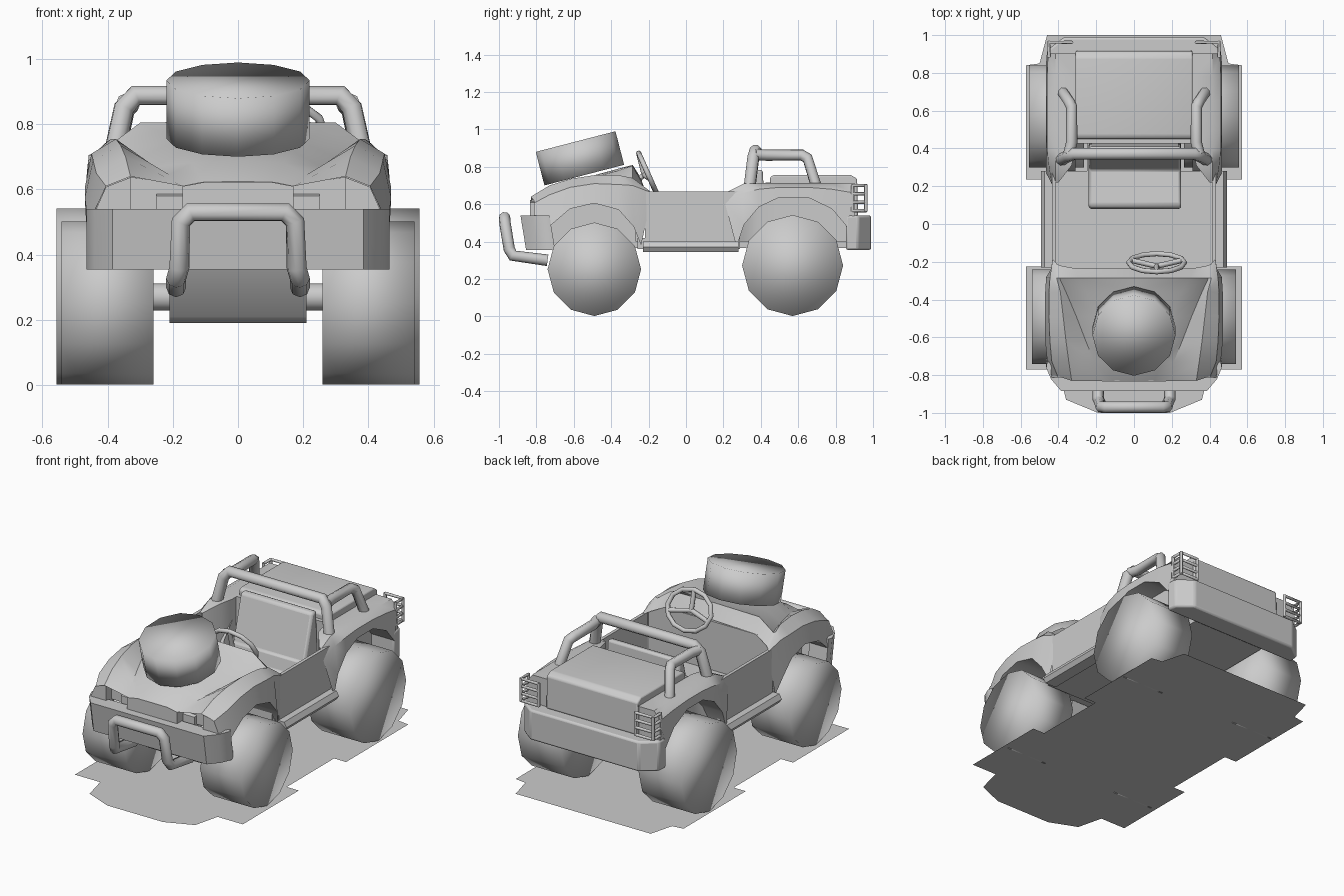
import bpy, bmesh, math
from mathutils import Matrix, Vector

if "Cube" in bpy.data.objects:
    bpy.data.objects.remove(bpy.data.objects["Cube"])


def finish(name, bm, mirror=False, recalc=True, angle=35, bevel=0):
    if recalc:
        bmesh.ops.recalc_face_normals(bm, faces=bm.faces)
    me = bpy.data.meshes.new(name)
    bm.to_mesh(me)
    bm.free()
    ob = bpy.data.objects.new(name, me)
    bpy.context.collection.objects.link(ob)
    bpy.ops.object.select_all(action='DESELECT')
    ob.select_set(True)
    bpy.context.view_layer.objects.active = ob
    if angle >= 180:
        bpy.ops.object.shade_smooth()
    elif angle:
        bpy.ops.object.shade_smooth_by_angle(angle=math.radians(angle))
    if mirror:
        ob.modifiers.new("mirror", 'MIRROR')
    if bevel:
        m = ob.modifiers.new("bevel", 'BEVEL')
        m.width, m.segments = bevel, 2
    return ob


def prism(name, pts, axis, a, b, shift=(0, 0, 0), **kw):
    """Extrude a 2D outline along an axis from a to b; shift offsets the b end."""
    place = {'x': lambda p, t: (t, p[0], p[1]), 'y': lambda p, t: (p[0], t, p[1]),
             'z': lambda p, t: (p[0], p[1], t)}[axis]
    bm = bmesh.new()
    lo = [bm.verts.new(place(p, a)) for p in pts]
    hi = [bm.verts.new(Vector(place(p, b)) + Vector(shift)) for p in pts]
    bm.faces.new(lo)
    bm.faces.new(hi[::-1])
    for i in range(len(pts)):
        j = (i + 1) % len(pts)
        bm.faces.new((lo[i], lo[j], hi[j], hi[i]))
    return finish(name, bm, **kw)


def box(name, x, y, z, **kw):
    return prism(name, [(x[0], y[0]), (x[1], y[0]), (x[1], y[1]), (x[0], y[1])], 'z', *z, **kw)


def loft(name, rows, **kw):
    """Skin a grid of points: rows run along y, columns run outward in x."""
    bm = bmesh.new()
    g = [[bm.verts.new(p) for p in r] for r in rows]
    for i in range(len(g) - 1):
        for j in range(len(g[0]) - 1):
            bm.faces.new((g[i][j], g[i][j + 1], g[i + 1][j + 1], g[i + 1][j]))
    return finish(name, bm, recalc=False, **kw)


def drum(name, r, depth, centre, rot, sides=12, angle=180, mirror=False):
    bm = bmesh.new()
    bmesh.ops.create_cone(bm, cap_ends=True, segments=sides, radius1=r, radius2=r, depth=depth,
                          matrix=Matrix.Translation(centre) @ rot)
    return finish(name, bm, mirror=mirror, angle=angle)


def tube(name, paths, r, mirror=False, closed=False):
    cu = bpy.data.curves.new(name, 'CURVE')
    cu.dimensions, cu.bevel_depth, cu.bevel_resolution = '3D', r, 2
    cu.use_fill_caps = True
    for path in paths:
        sp = cu.splines.new('POLY')
        sp.points.add(len(path) - 1)
        for q, p in zip(sp.points, path):
            q.co = (*p, 1)
        sp.use_cyclic_u = closed and len(path) > 3
    ob = bpy.data.objects.new(name, cu)
    bpy.context.collection.objects.link(ob)
    if mirror:
        ob.modifiers.new("mirror", 'MIRROR')
    return ob


def sym(pts):
    return pts + [(-p[0],) + tuple(p[1:]) for p in reversed(pts)]


# Wheels, axles and the drum on the hood
side = Matrix.Rotation(math.pi / 2, 4, 'Y')
for end, y, r, x0, x1 in (("front", -.49, .25, .26, .541), ("rear", .57, .27, .265, .557)):
    drum(end + "_wheels", r, x1 - x0, ((x0 + x1) / 2, y, r + .002), side, mirror=True)
    drum(end + "_axle", .042, .6, (0, y, .27), side, 12, 40)
drum("hood_drum", .22, .185, (0, -.567, .845), Matrix.Rotation(math.radians(14.5), 4, 'X'))

# Hood and front fenders: y, centre z, hood edge, valley, crest, shoulder (x, z), arch edge (x, y, z)
front = [
    (-.83, .625, (.11, .622), (.17, .61), (.33, .64), (.405, .61), (.44, -.80, .54)),
    (-.73, .69, (.14, .682), (.21, .645), (.345, .70), (.435, .65), (.46, -.72, .49)),
    (-.62, .725, (.17, .716), (.255, .67), (.36, .735), (.445, .69), (.47, -.62, .575)),
    (-.49, .755, (.20, .745), (.305, .695), (.375, .755), (.45, .71), (.47, -.49, .605)),
    (-.36, .79, (.25, .78), (.36, .72), (.39, .755), (.45, .705), (.47, -.36, .57)),
    (-.285, .81, (.30, .805), (.395, .735), (.41, .74), (.445, .70), (.465, -.28, .48))]
rows = [[(0, y, c), (h[0], y, h[1]), (v[0], y, v[1]), (k[0], y, k[1]),
         (s[0], y + (.025 if y < -.8 else 0), s[1]), a, (.25, a[1], a[2])]
        for y, c, h, v, k, s, a in front]
rows.append([(0, -.235, .73), (.31, -.235, .72), (.39, -.22, .68), (.41, -.21, .67), (.43, -.18, .66),
             (.44, -.24, .38), (.25, -.24, .38)])
loft("hood_and_front_fenders", rows, mirror=True)
prism("dashboard", sym([(.42, .40), (.42, .665), (.32, .72)]), 'y', -.27, -.235)
prism("engine_bay", [(-.78, .365), (-.78, .58), (-.6, .64), (-.25, .66), (-.25, .365)], 'x', -.25, .25)

# Front face with recessed headlights
prism("grille", sym([(.17, .53), (.17, .61), (.10, .623)]), 'y', -.835, -.73)
prism("headlights", [(.15, .53), (.34, .53), (.34, .64), (.15, .61)], 'y', -.76, -.73, mirror=True)
prism("front_cheeks", [(.33, .53), (.44, .53), (.405, .608), (.33, .637)], 'y', -.812, -.74, mirror=True)

# Bumpers
prism("front_bumper", sym([(.33, -.79), (.33, -.74), (.46, -.73), (.465, -.76), (.44, -.82),
                           (.385, -.885)]), 'z', .54, .355, shift=(0, .03, 0))
prism("rear_bumper", sym([(.36, .855), (.465, .855), (.46, .92), (.37, .99)]), 'z', .355, .54, bevel=.012)

# Rear fenders and deck sides: y, inner x, top z, crest (x, y, z), arch edge (y, z)
rear = [
    (.22, .40, .665, (.435, .21, .60), (.27, .37)),
    (.31, .33, .71, (.45, .30, .66), (.31, .49)),
    (.39, .31, .712, (.46, .39, .68), (.39, .585)),
    (.50, .31, .712, (.46, .50, .69), (.50, .637)),
    (.65, .31, .712, (.46, .65, .69), (.65, .637)),
    (.78, .31, .712, (.46, .78, .68), (.78, .575)),
    (.90, .31, .712, (.455, .90, .66), (.86, .48))]
loft("rear_fenders", [[(xi, y, .40), (xi, y, zt), (.415, y, zt), c, (.465, *a), (.31, *a)]
                      for y, xi, zt, c, a in rear], mirror=True)
prism("rear_panel", sym([(.455, .50), (.455, .66), (.415, .71)]), 'y', .85, .902)
prism("trunk_lid", [(.45, .60), (.45, .745), (.47, .757), (.88, .757), (.915, .735), (.92, .54), (.85, .50)],
      'x', -.31, .31, bevel=.008)
box("trunk_front_wall", (-.31, .31), (.425, .455), (.38, .715))

# Tub, sills and underbody
box("door_panels", (.415, .435), (-.22, .29), (.36, .667), mirror=True)
box("cabin_floor", (-.43, .43), (-.26, .28), (.36, .42))
box("chassis", (-.25, .25), (-.80, .88), (.365, .42))
prism("side_sills", [(.40, .345), (.475, .345), (.492, .37), (.475, .40), (.40, .40)], 'y', -.23, .28,
      mirror=True)
prism("sump_guard", [(-.68, .36), (-.60, .21), (-.57, .19), (-.38, .19), (-.30, .36)], 'x', -.21, .21)

# Bench seat
prism("seat", [(.08, .40), (.08, .50), (.10, .52), (.29, .50), (.365, .78), (.41, .785), (.43, .40)],
      'x', -.24, .25, bevel=.015)

# Steering wheel, tilted towards the driver
tilt = Matrix.Translation((.12, -.205, .765)) @ Matrix.Rotation(math.radians(-66), 4, 'X')


def ring(t, r):
    return tuple(tilt @ Vector((r * 1.25 * math.cos(t), r * math.sin(t), 0)))


tube("steering_rim", [[ring(k * math.tau / 12, .118) for k in range(12)]], .014, closed=True)
hub = tuple(tilt @ Vector((0, 0, -.02)))
tube("steering_spokes", [[hub, ring(t, .118)] for t in (.3, math.pi - .3, 1.5 * math.pi)]
     + [[hub, (.12, -.27, .72)]], .014)

# Roll bar: cross hoop plus rearward stays
tube("roll_hoop", [sym([(.385, .34, .69), (.35, .36, .85), (.315, .372, .888)])], .033)
tube("roll_bar_stays", [[(.345, .37, .865), (.33, .43, .862), (.33, .62, .862), (.345, .65, .845),
                         (.375, .695, .70)]], .03, mirror=True)

# Bull bar
tube("bull_bar", [sym([(.19, -.74, .30), (.19, -.925, .325), (.18, -.945, .36), (.175, -.968, .50),
                       (.145, -.97, .53)])], .031)

# Rear light guards
corner = [(.45, .89), (.45, .962), (.33, .962)]
guard = [[(x, y, z) for x, y in corner] for z in (.565, .61, .655, .70)]
guard += [[(x, y, .56), (x, y, .705)] for x, y in corner]
tube("rear_light_guards", guard, .009, mirror=True)

# Flat ground shadow plate
bm = bmesh.new()
plate = sym([(.19, -1), (.36, -.93), (.40, -.77), (.572, -.77), (.572, -.225), (.49, -.225), (.49, .235),
             (.572, .235), (.572, .84), (.50, .85), (.46, 1)])
bm.faces.new([bm.verts.new((x, y, .003)) for x, y in plate])
finish("shadow_plate", bm, angle=0)
